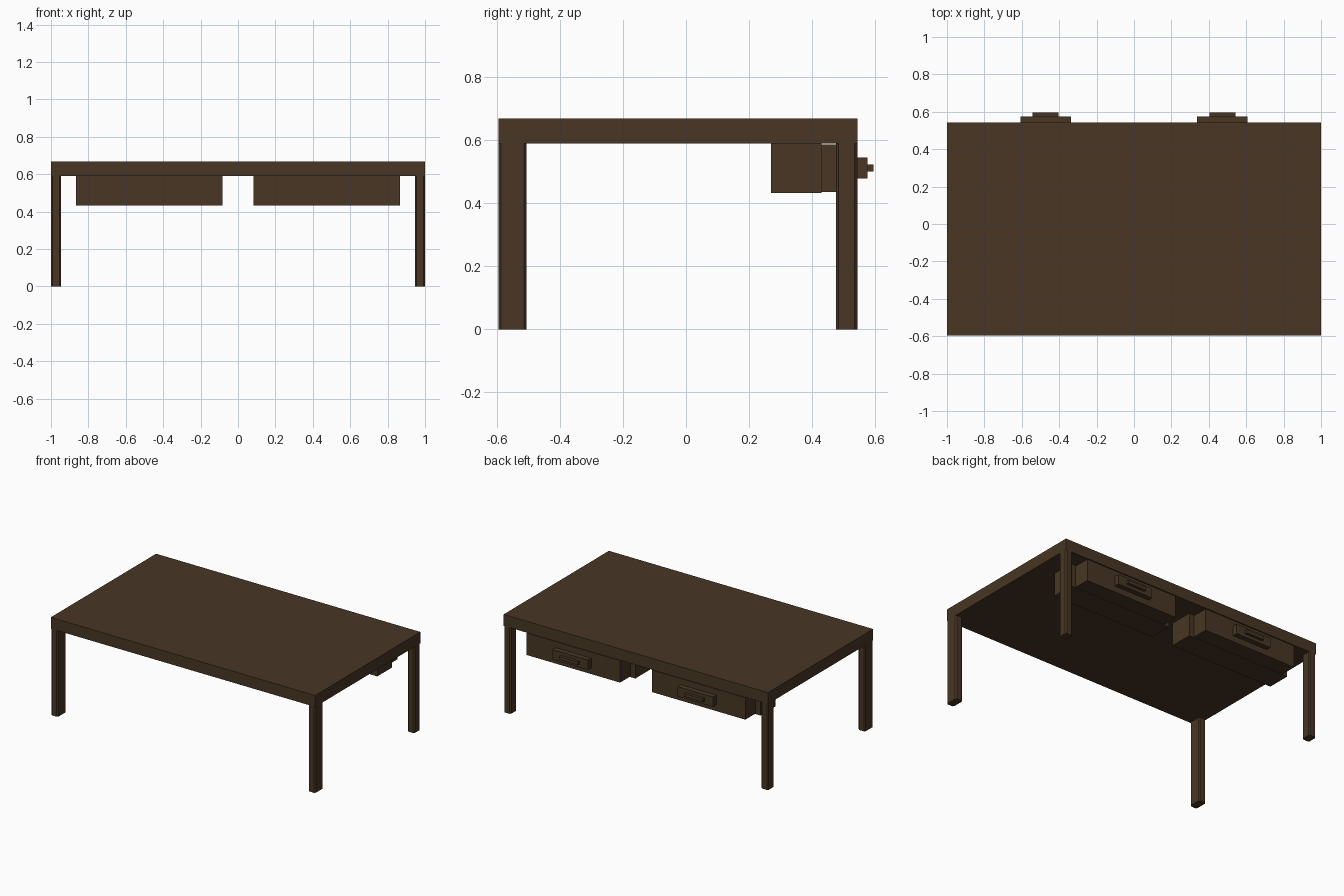
import bpy
import bmesh
from mathutils import Vector

cube = bpy.data.objects.get("Cube")
if cube:
    bpy.data.objects.remove(cube, do_unlink=True)

wood = bpy.data.materials.new("dark_brown_wood")
wood.use_nodes = True
colour = (0.065, 0.037, 0.018, 1)
wood.diffuse_color = colour
wood.node_tree.nodes["Principled BSDF"].inputs["Base Color"].default_value = colour


def box(name, low, high, chamfer=0):
    """Box between two corners, optionally with chamfered upright edges."""
    low, high = Vector(low), Vector(high)
    size, centre = high - low, (low + high) / 2
    bm = bmesh.new()
    bmesh.ops.create_cube(bm, size=1)
    for v in bm.verts:
        v.co = Vector(a * b for a, b in zip(v.co, size))
    if chamfer:
        upright = [e for e in bm.edges
                   if abs(e.verts[0].co.z - e.verts[1].co.z) > size.z / 2]
        bmesh.ops.bevel(bm, geom=upright, offset=chamfer, segments=1,
                        affect='EDGES')
    mesh = bpy.data.meshes.new(name)
    bm.to_mesh(mesh)
    bm.free()
    mesh.materials.append(wood)
    obj = bpy.data.objects.new(name, mesh)
    obj.location = centre
    bpy.context.collection.objects.link(obj)
    return obj


def mirrored_box(name, x, y, z, chamfer=0):
    """A pair of matching boxes on both sides of the table."""
    box("right_" + name, (x[0], y[0], z[0]), (x[1], y[1], z[1]), chamfer)
    box("left_" + name, (-x[1], y[0], z[0]), (-x[0], y[1], z[1]), chamfer)


# Table top
box("table_top", (-1, -0.595, 0.59), (1, 0.543, 0.668))

# Legs with chamfered corners, the front pair deeper
mirrored_box("front_leg", (0.947, 1), (-0.595, -0.506), (0, 0.59), 0.008)
mirrored_box("back_leg", (0.947, 1), (0.476, 0.543), (0, 0.59), 0.008)

# Drawers: wide body, narrower front and a stepped handle
mirrored_box("drawer_body", (0.082, 0.865), (0.27, 0.43), (0.432, 0.59))
mirrored_box("drawer_front", (0.12, 0.828), (0.43, 0.541), (0.436, 0.586))
mirrored_box("drawer_handle", (0.338, 0.608), (0.541, 0.576), (0.478, 0.545))
mirrored_box("handle_grip", (0.403, 0.543), (0.576, 0.595), (0.5, 0.522))
